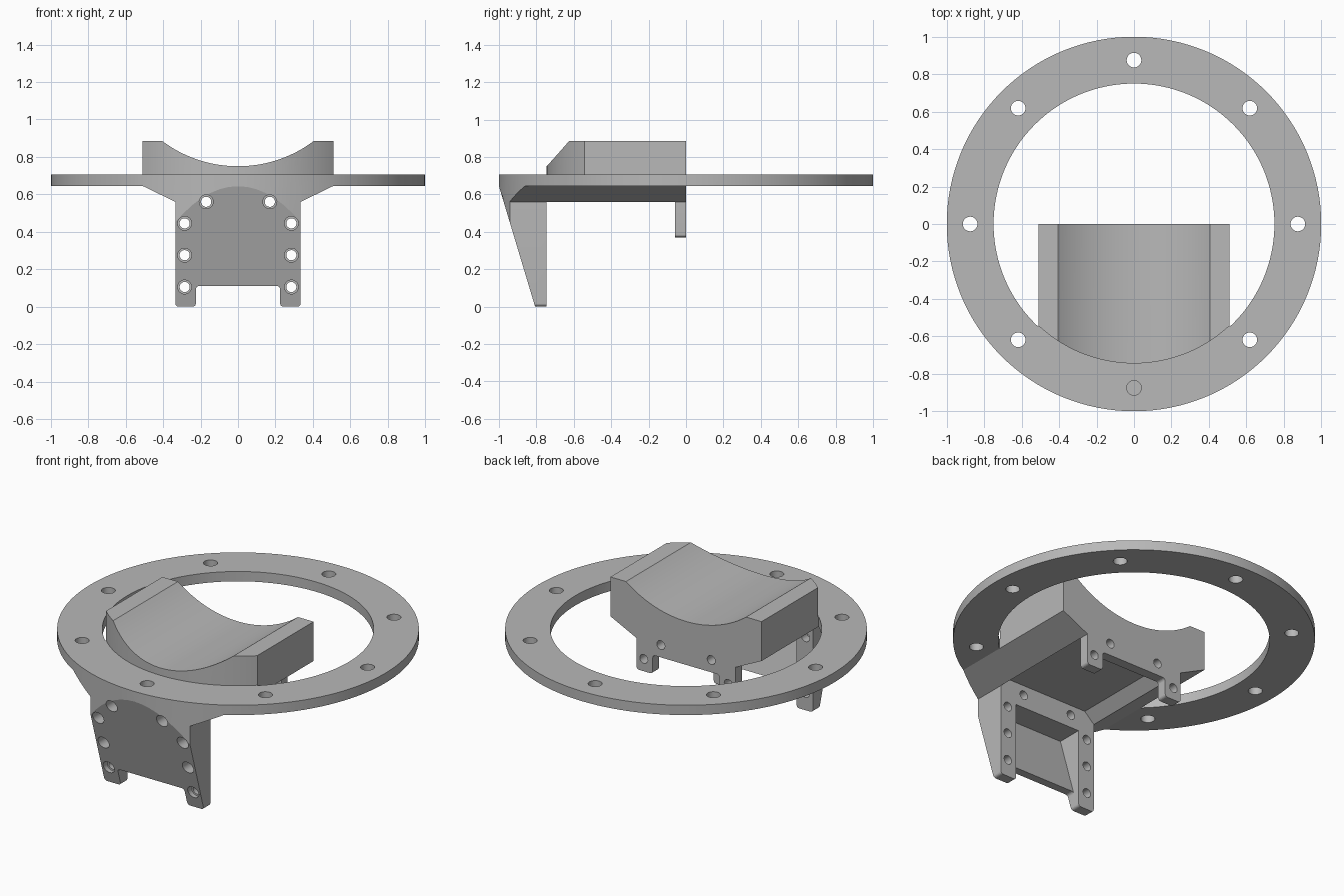
import bpy, bmesh, math
from mathutils import Vector

cube = bpy.data.objects.get("Cube")
if cube:
    bpy.data.objects.remove(cube, do_unlink=True)

grey = bpy.data.materials.new("plain grey")
grey.use_nodes = True
grey.diffuse_color = (0.48, 0.48, 0.48, 1)
grey.node_tree.nodes["Principled BSDF"].inputs["Base Color"].default_value = (0.48, 0.48, 0.48, 1)


def make_object(name, bm):
    bmesh.ops.recalc_face_normals(bm, faces=bm.faces)
    mesh = bpy.data.meshes.new(name)
    bm.to_mesh(mesh)
    bm.free()
    mesh.materials.append(grey)
    obj = bpy.data.objects.new(name, mesh)
    bpy.context.collection.objects.link(obj)
    return obj


def prism(name, points, a, b, axis="y"):
    """Extrude a closed outline: (x, z) along y, or (y, z) along x."""
    bm = bmesh.new()
    place = (lambda p: (p[0], a, p[1])) if axis == "y" else (lambda p: (a, p[0], p[1]))
    face = bm.faces.new([bm.verts.new(place(p)) for p in points])
    moved = bmesh.ops.extrude_face_region(bm, geom=[face])["geom"]
    step = (0, b - a, 0) if axis == "y" else (b - a, 0, 0)
    bmesh.ops.translate(bm, vec=step, verts=[v for v in moved if isinstance(v, bmesh.types.BMVert)])
    return make_object(name, bm)


def lathe(name, profile, segments=128, closed=True):
    """Spin an (r, z) outline about z; open outlines are capped at both ends."""
    bm = bmesh.new()
    rings = [[bm.verts.new((r * math.cos(math.tau * i / segments), r * math.sin(math.tau * i / segments), z))
              for i in range(segments)] for r, z in profile]
    pairs = list(zip(rings, rings[1:])) + ([(rings[-1], rings[0])] if closed else [])
    for low, high in pairs:
        for i in range(segments):
            j = (i + 1) % segments
            bm.faces.new((low[i], low[j], high[j], high[i]))
    if not closed:
        bm.faces.new(rings[0])
        bm.faces.new(rings[-1])
    return make_object(name, bm)


def rod(name, start, end, radius):
    """Cylinder between two points."""
    start, end = Vector(start), Vector(end)
    bm = bmesh.new()
    bmesh.ops.create_cone(bm, cap_ends=True, segments=40, radius1=radius, radius2=radius,
                          depth=(end - start).length)
    bm.transform((end - start).to_track_quat("Z", "Y").to_matrix().to_4x4())
    bmesh.ops.translate(bm, vec=(start + end) / 2, verts=bm.verts)
    return make_object(name, bm)


def combine(target, tool, operation):
    mod = target.modifiers.new("combine", "BOOLEAN")
    mod.operation, mod.solver, mod.object = operation, "EXACT", tool
    bpy.context.view_layer.objects.active = target
    bpy.ops.object.modifier_apply(modifier=mod.name)
    bpy.data.objects.remove(tool, do_unlink=True)


def mirrored(half):
    """Complete an outline given for +x."""
    return half + [(-x, z) for x, z in reversed(half) if abs(x) > 1e-6]


def rounded(points, radii):
    """Round the corners of an outline that have a radius."""
    out = []
    for i, p in enumerate(points):
        r, p = radii.get(i, 0), Vector(p)
        if not r:
            out.append(tuple(p))
            continue
        a = p + (Vector(points[i - 1]) - p).normalized() * r
        b = p + (Vector(points[(i + 1) % len(points)]) - p).normalized() * r
        for k in range(6):
            t = k / 5
            out.append(tuple(a * (1 - t) ** 2 + p * 2 * t * (1 - t) + b * t * t))
    return out


# Saddle block with a concave cradle on top and sloped shoulders below
ARC = 0.675
half = [(0.335, 0.56), (0.51, 0.645), (0.51, 0.885)]
angle = math.asin(0.405 / ARC)
cradle = [(ARC * math.sin(angle * k / 20), 0.75 + ARC - ARC * math.cos(angle * k / 20)) for k in range(20, -1, -1)]
bracket = prism("mounting_bracket", mirrored(half + cradle), -1.05, 0)

# Pocket under the saddle with chamfered side walls
combine(bracket, prism("pocket_cutter", mirrored([(0.345, 0.55), (0.335, 0.56), (0.27, 0.62)]), -0.745, -0.06),
        "DIFFERENCE")


# Front and rear plates, each with two legs
def legged_plate(name, top, bridge, foot, y0, y1):
    half = [(0.335, top), (0.335, foot), (0.225, foot), (0.225, bridge)]
    radii = {1: 0.02, 2: 0.02, 3: 0.02, 4: 0.02, 5: 0.02, 6: 0.02}
    return prism(name, rounded(mirrored(half), radii), y0, y1)


combine(bracket, legged_plate("front_plate", 0.6, 0.11, 0, -1.05, -0.745), "UNION")
combine(bracket, legged_plate("rear_plate", 0.6, 0.485, 0.37, -0.06, 0), "UNION")

# Flange ring, joined and trimmed round together with the saddle
combine(bracket, lathe("flange_ring", [(0.75, 0.645), (1.1, 0.645), (1.1, 0.76), (0.75, 0.76)]), "UNION")
combine(bracket, lathe("trim", [(1, -0.1), (1, 0.705), (0.745, 0.705), (0.745, 1)], closed=False), "INTERSECT")


# Leaning front face, and a recess behind the front plate parallel to it
def lean(z):
    return -0.807 - 0.30 * z


combine(bracket, prism("front_trim", [(lean(-0.1), -0.1), (-1.3, -0.1), (-1.3, 0.643), (lean(0.643), 0.643)],
                       -0.6, 0.6, "x"), "DIFFERENCE")
combine(bracket, prism("recess_cutter", [(lean(0.05) + 0.05, 0.05), (lean(0.48) + 0.05, 0.48),
                                         (-0.70, 0.48), (-0.70, 0.05)], -0.225, 0.225, "x"), "DIFFERENCE")

# Eight flange holes; the front one is blind
for k in range(8):
    a = math.tau * k / 8
    x, y = 0.875 * math.cos(a), 0.875 * math.sin(a)
    combine(bracket, rod("flange_hole", (x, y, 0.635), (x, y, 0.8), 0.039), "DIFFERENCE")

# Screw holes through the plates, counterbored at the front
for side in (-1, 1):
    for x, z in ((0.17, 0.56), (0.285, 0.445), (0.285, 0.275), (0.285, 0.105)):
        x *= side
        combine(bracket, rod("counterbore", (x, -1.1, z), (x, -0.80, z), 0.037), "DIFFERENCE")
        combine(bracket, rod("screw_hole", (x, -0.85, z), (x, -0.70, z), 0.027), "DIFFERENCE")
        if z > 0.4:
            combine(bracket, rod("rear_hole", (x, -0.1, z), (x, 0.05, z), 0.027), "DIFFERENCE")

# Smooth curved walls, crisp edges
bpy.ops.object.select_all(action="DESELECT")
bracket.select_set(True)
bpy.context.view_layer.objects.active = bracket
bpy.ops.object.shade_smooth_by_angle(angle=math.radians(12))
